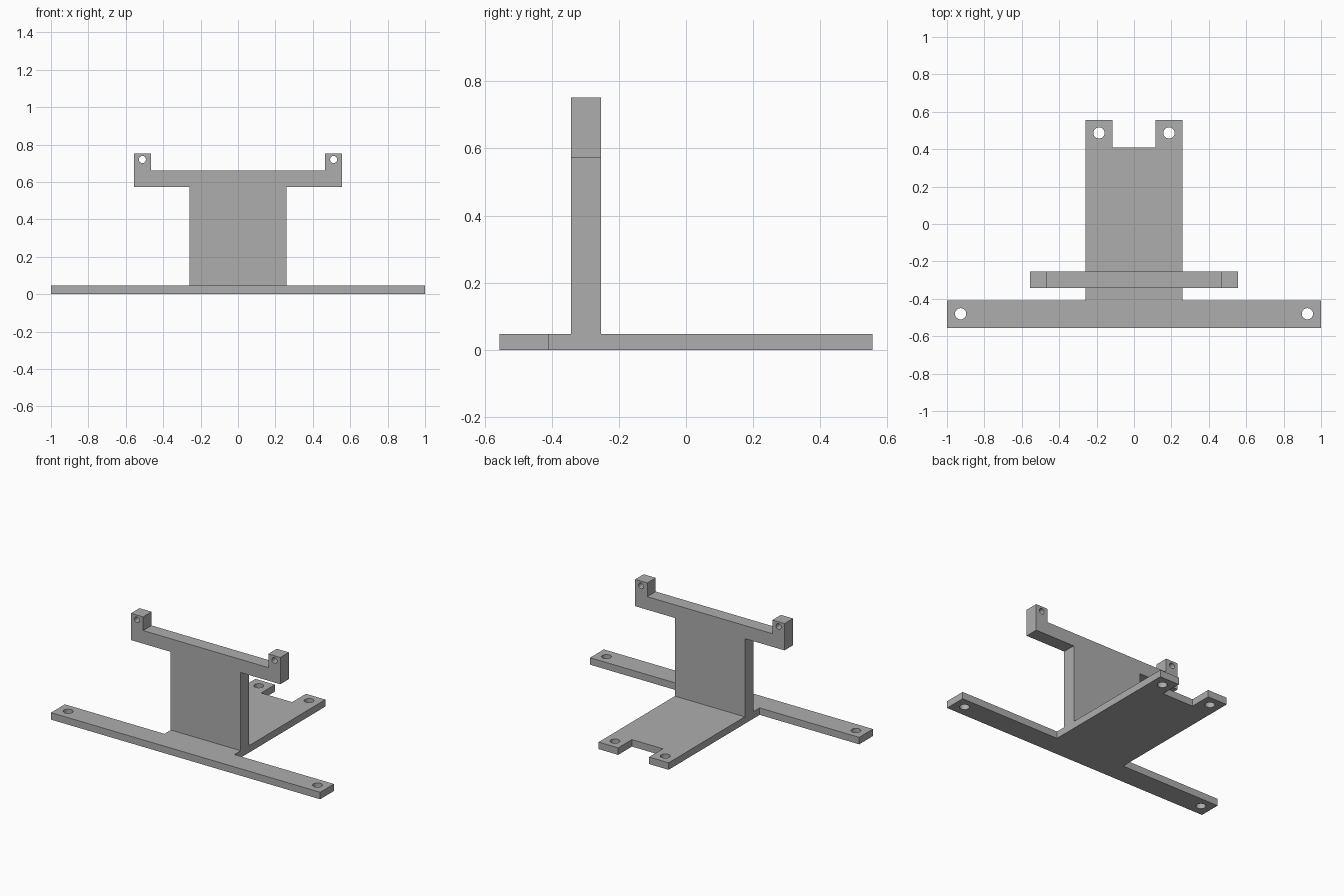
import bpy
import bmesh
from math import cos, sin, pi, radians
from mathutils import Matrix

cube = bpy.data.objects.get("Cube")
if cube:
    bpy.data.objects.remove(cube, do_unlink=True)

grey = bpy.data.materials.new("plain grey")
grey.use_nodes = True
colour = (0.42, 0.42, 0.42, 1)
grey.diffuse_color = colour
grey.node_tree.nodes["Principled BSDF"].inputs["Base Color"].default_value = colour


def add_loop(curve, points):
    spline = curve.splines.new("POLY")
    spline.points.add(len(points) - 1)
    for p, (x, y) in zip(spline.points, points):
        p.co = (x, y, 0, 1)
    spline.use_cyclic_u = True


def plate(name, half_outline, holes, thickness, matrix):
    """Symmetric flat plate with mirrored round holes, from its +x half outline."""
    curve = bpy.data.curves.new(name, "CURVE")
    curve.dimensions = "2D"
    curve.fill_mode = "BOTH"
    curve.extrude = thickness / 2
    add_loop(curve, half_outline + [(-x, y) for x, y in reversed(half_outline)])
    for x, y, r in holes:
        for side in (1, -1):
            add_loop(curve, [(side * x + r * cos(2 * pi * i / 32),
                              y + r * sin(2 * pi * i / 32)) for i in range(32)])
    helper = bpy.data.objects.new(name + " outline", curve)
    bpy.context.collection.objects.link(helper)
    bpy.context.view_layer.update()
    evaluated = helper.evaluated_get(bpy.context.evaluated_depsgraph_get())
    mesh = bpy.data.meshes.new_from_object(evaluated)
    bpy.data.objects.remove(helper, do_unlink=True)

    # Weld caps to walls and merge the flat triangles
    bm = bmesh.new()
    bm.from_mesh(mesh)
    bmesh.ops.remove_doubles(bm, verts=bm.verts, dist=0.0005)
    bmesh.ops.recalc_face_normals(bm, faces=bm.faces)
    bm.transform(matrix)
    for f in bm.faces:
        f.smooth = False
    bm.to_mesh(mesh)
    bm.free()
    mesh.name = name
    mesh.materials.clear()
    mesh.materials.append(grey)
    obj = bpy.data.objects.new(name, mesh)
    bpy.context.collection.objects.link(obj)
    return obj


BASE = 0.047

# Flat base: wide front bar, central tongue, notched rear edge
plate("base_plate",
      [(1, -0.556), (1, -0.41), (0.26, -0.41), (0.26, 0.556),
       (0.115, 0.556), (0.115, 0.41)],
      [(0.927, -0.48, 0.03), (0.187, 0.487, 0.03)],
      BASE, Matrix.Translation((0, 0, BASE / 2)))

# Upright panel with crossbar arms and drilled end tabs
plate("upright_panel",
      [(0.26, BASE), (0.26, 0.572), (0.555, 0.572), (0.555, 0.752),
       (0.465, 0.752), (0.465, 0.66)],
      [(0.511, 0.72, 0.019)],
      0.09, Matrix.Translation((0, -0.298, 0)) @ Matrix.Rotation(radians(90), 4, "X"))
